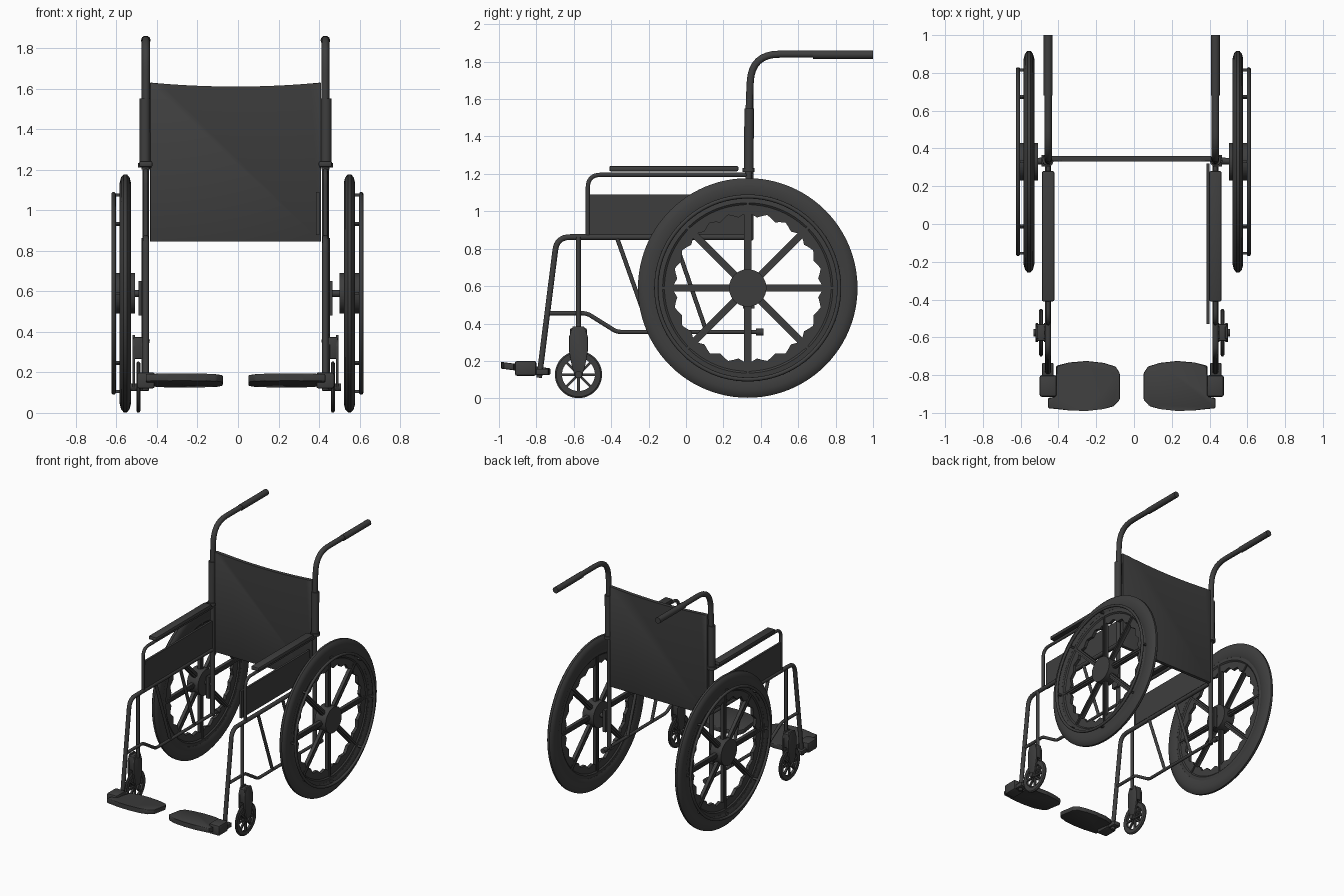
import bpy, bmesh, math
from mathutils import Vector, Matrix

if "Cube" in bpy.data.objects:
    bpy.data.objects.remove(bpy.data.objects["Cube"])

dark = bpy.data.materials.new("dark_grey")
dark.use_nodes = True
COLOR = (0.048, 0.048, 0.048, 1)
dark.diffuse_color = COLOR
dark.node_tree.nodes["Principled BSDF"].inputs["Base Color"].default_value = COLOR


def finish(obj, angle=35):
    obj.data.materials.clear()
    obj.data.materials.append(dark)
    bpy.ops.object.select_all(action='DESELECT')
    obj.select_set(True)
    bpy.context.view_layer.objects.active = obj
    bpy.ops.object.shade_smooth_by_angle(angle=math.radians(angle))
    return obj


def from_bmesh(name, bm):
    bmesh.ops.recalc_face_normals(bm, faces=bm.faces[:])
    me = bpy.data.meshes.new(name)
    bm.to_mesh(me)
    bm.free()
    obj = bpy.data.objects.new(name, me)
    bpy.context.collection.objects.link(obj)
    return finish(obj)


def tube(name, pts, r, fillet=0.0):
    """Round tube along a path whose corners are rounded off."""
    pts = [Vector(p) for p in pts]
    path = [pts[0]]
    for a, b, c in zip(pts, pts[1:], pts[2:]):
        p = b + (a - b).normalized() * fillet
        q = b + (c - b).normalized() * fillet
        steps = 8 if fillet else 0
        for i in range(steps + 1):
            t = i / max(steps, 1)
            path.append(p * (1 - t) ** 2 + b * 2 * t * (1 - t) + q * t * t)
    path.append(pts[-1])
    cu = bpy.data.curves.new(name, 'CURVE')
    cu.dimensions = '3D'
    cu.bevel_depth = r
    cu.bevel_resolution = 3
    cu.use_fill_caps = True
    sp = cu.splines.new('POLY')
    sp.points.add(len(path) - 1)
    for pt, co in zip(sp.points, path):
        pt.co = (*co, 1)
    obj = bpy.data.objects.new(name, cu)
    bpy.context.collection.objects.link(obj)
    bpy.ops.object.select_all(action='DESELECT')
    obj.select_set(True)
    bpy.context.view_layer.objects.active = obj
    bpy.ops.object.convert(target='MESH')
    return finish(bpy.context.view_layer.objects.active, 50)


def prism(name, outline, axis, lo, hi, bevel=0.0):
    """Outline extruded along an axis between lo and hi."""
    bm = bmesh.new()
    place = {'x': lambda u, v, d: (d, u, v), 'y': lambda u, v, d: (u, d, v),
             'z': lambda u, v, d: (u, v, d)}[axis]
    bottom = [bm.verts.new(place(u, v, lo)) for u, v in outline]
    top = [bm.verts.new(place(u, v, hi)) for u, v in outline]
    bm.faces.new(bottom)
    bm.faces.new(top[::-1])
    n = len(outline)
    for i in range(n):
        j = (i + 1) % n
        bm.faces.new((bottom[i], bottom[j], top[j], top[i]))
    if bevel:
        bmesh.ops.bevel(bm, geom=bm.edges[:], offset=bevel, segments=2,
                        profile=0.5, affect='EDGES')
    return from_bmesh(name, bm)


def box(name, x, y, z, bevel=0.0):
    return prism(name, [(x[0], y[0]), (x[1], y[0]), (x[1], y[1]), (x[0], y[1])],
                 'z', z[0], z[1], bevel)


def ring(name, centre, profile, segs=96, wave=0.0):
    """Closed (radius, x) profile swept round x; wave scallops the inner edge."""
    bm = bmesh.new()
    inner = min(r for r, _ in profile)
    rows = []
    for i in range(segs):
        a = math.tau * i / segs
        row = []
        for r, x in profile:
            if wave and r < inner + 0.001:
                r += wave * math.cos(24 * a)
            row.append(bm.verts.new(Vector(centre) + Vector((x, r * math.cos(a), r * math.sin(a)))))
        rows.append(row)
    m = len(profile)
    for i in range(segs):
        a, b = rows[i], rows[(i + 1) % segs]
        for j in range(m):
            k = (j + 1) % m
            bm.faces.new((a[j], a[k], b[k], b[j]))
    return from_bmesh(name, bm)


def spokes(name, centre, r0, r1, width, x0, x1, n=8):
    """Radial bars around the x axis."""
    bm = bmesh.new()
    for i in range(n):
        m = (Matrix.Translation(centre) @ Matrix.Rotation(math.tau * i / n, 4, 'X')
             @ Matrix.Translation(((x0 + x1) / 2, (r0 + r1) / 2, 0))
             @ Matrix.Diagonal((abs(x1 - x0), r1 - r0, width, 1)))
        bmesh.ops.create_cube(bm, size=1, matrix=m)
    return from_bmesh(name, bm)


def circle(r, n=12, cx=0.0):
    return [(cx + r * math.cos(math.tau * i / n), r * math.sin(math.tau * i / n)) for i in range(n)]


MID = -0.012          # centre line of the frame

for side, tag in ((1, "left"), (-1, "right")):
    def X(v):
        return MID + side * v

    def run(name, pts, r, fillet=0.0, x=0.443):
        return tube(f"{tag}_{name}", [(X(x), y, z) for y, z in pts], r, fillet)

    def block(name, x, y, z, bevel=0.0):
        return box(f"{tag}_{name}", sorted((X(x[0]), X(x[1]))), y, z, bevel)

    # back post, push handle and grip
    run("back_post", [(0.335, 0.34), (0.335, 1.24)], 0.017)
    run("push_handle", [(0.335, 1.2), (0.335, 1.5), (0.35, 1.84), (0.75, 1.84)], 0.02, 0.15)
    run("hand_grip", [(0.68, 1.838), (1.0, 1.838)], 0.024)
    run("post_sleeve", [(0.335, 1.22), (0.338, 1.55)], 0.027, x=0.447)
    run("sleeve_collar", [(0.335, 1.21), (0.335, 1.232)], 0.034, x=0.447)

    # side frame tubes
    run("seat_rail_and_leg", [(0.335, 0.862), (-0.69, 0.862), (-0.785, 0.11)], 0.016, 0.07)
    run("lower_rail", [(-0.73, 0.455), (-0.53, 0.455), (-0.37, 0.355), (0.4, 0.355)], 0.012, 0.025)
    run("rail_end_cap", [(0.375, 0.355), (0.415, 0.355)], 0.02)
    run("front_brace", [(-0.37, 0.862), (-0.19, 0.355)], 0.012)
    run("rear_brace", [(-0.065, 0.862), (0.11, 0.355)], 0.012)

    # armrest
    run("armrest_tube", [(-0.525, 0.86), (-0.525, 1.195), (0.335, 1.195)], 0.012, 0.07)
    block("armrest_pad", (0.41, 0.476), (-0.41, 0.28), (1.213, 1.243), 0.009)
    sx = 0.405 if side > 0 else 0.443
    block("side_panel", (sx - 0.008, sx + 0.008), (-0.53, 0.32), (0.878, 1.09))

    # drive wheel
    hub = Vector((-0.003 + side * 0.553, 0.33, 0.59))
    tire = [(0.587, 0.008), (0.572, 0.021), (0.545, 0.028), (0.5, 0.026), (0.48, 0.018)]
    ring(f"{tag}_tire", hub, tire + [(r, -x) for r, x in tire[::-1]])
    ring(f"{tag}_rim", hub, [(0.49, 0.016), (0.455, 0.02), (0.445, 0.012), (0.392, 0.012),
                             (0.392, -0.012), (0.445, -0.012), (0.455, -0.02), (0.49, -0.016)],
         wave=0.012)
    spokes(f"{tag}_wheel_spokes", hub, 0.05, 0.45, 0.038, -0.013, 0.013)
    spokes(f"{tag}_spoke_ridges", hub, 0.05, 0.458, 0.014, -0.02, 0.02)
    prism(f"{tag}_wheel_hub", [(0.33 + u, 0.59 + v) for u, v in circle(0.1, 40)], 'x',
          hub.x - 0.048, hub.x + 0.048, 0.004)
    tube(f"{tag}_axle", [(X(0.44), 0.335, 0.59), (hub.x, 0.33, 0.59)], 0.018)
    block("axle_bracket", (0.452, 0.478), (0.305, 0.365), (0.48, 0.65))
    ring(f"{tag}_hand_rim", hub + Vector((side * 0.058, 0, 0)),
         [(0.489 + u, v) for u, v in circle(0.011)])
    spokes(f"{tag}_hand_rim_links", hub, 0.478, 0.492, 0.014, side * 0.015, side * 0.058)

    # caster with its stem and fork
    cx, cy, cz = X(0.48), -0.575, 0.127
    cc = Vector((cx, cy, cz))
    ring(f"{tag}_caster_tire", cc, [(0.126, 0.004), (0.118, 0.01), (0.088, 0.01),
                                    (0.088, -0.01), (0.118, -0.01), (0.126, -0.004)], 48)
    spokes(f"{tag}_caster_spokes", cc, 0.01, 0.095, 0.014, -0.007, 0.007)
    tube(f"{tag}_caster_hub", [cc - Vector((0.04, 0, 0)), cc + Vector((0.04, 0, 0))], 0.02)
    blade = [(-0.016, 0.11), (0.016, 0.11), (0.035, 0.17), (0.05, 0.25), (0.05, 0.33),
             (0.03, 0.385), (-0.03, 0.385), (-0.05, 0.33), (-0.05, 0.25), (-0.035, 0.17)]
    blade = [(cy + u, v) for u, v in blade]
    for k, name in ((-1, "inner"), (1, "outer")):
        prism(f"{tag}_{name}_fork_blade", blade, 'x', cx + k * side * 0.022 - 0.007,
              cx + k * side * 0.022 + 0.007, 0.003)
    box(f"{tag}_fork_crown", (cx - 0.025, cx + 0.025), (cy - 0.045, cy + 0.045), (0.265, 0.375), 0.008)
    run("caster_stem", [(cy, 0.36), (cy, 0.862)], 0.013, x=0.452)

    # footrest plate, tilted up at the toe, and its clamp
    plate = [(0.4, -0.75), (0.33, -0.733), (0.24, -0.725), (0.15, -0.735), (0.085, -0.755),
             (0.063, -0.79), (0.063, -0.93), (0.095, -0.965), (0.15, -0.98), (0.24, -0.99),
             (0.33, -0.987), (0.443, -0.975), (0.443, -0.92), (0.4, -0.92)]
    foot = prism(f"{tag}_footplate", [(X(u), v) for u, v in plate], 'z', 0.142, 0.178, 0.006)
    for v in foot.data.vertices:
        v.co.z += -0.13 * (v.co.y + 0.86)
    block("footrest_clamp", (0.398, 0.488), (-0.915, -0.8), (0.12, 0.2), 0.012)
    block("footrest_joint", (0.415, 0.475), (-0.82, -0.735), (0.125, 0.158), 0.006)

# backrest sling with a sagging top edge
N = 16
top = [(MID + 0.422 * (1 - 2 * i / N), 1.61 + 0.02 * (1 - 2 * i / N) ** 2) for i in range(N + 1)]
prism("backrest", [(MID - 0.422, 0.845), (MID + 0.422, 0.845)] + top, 'y', 0.332, 0.36, 0.004)
